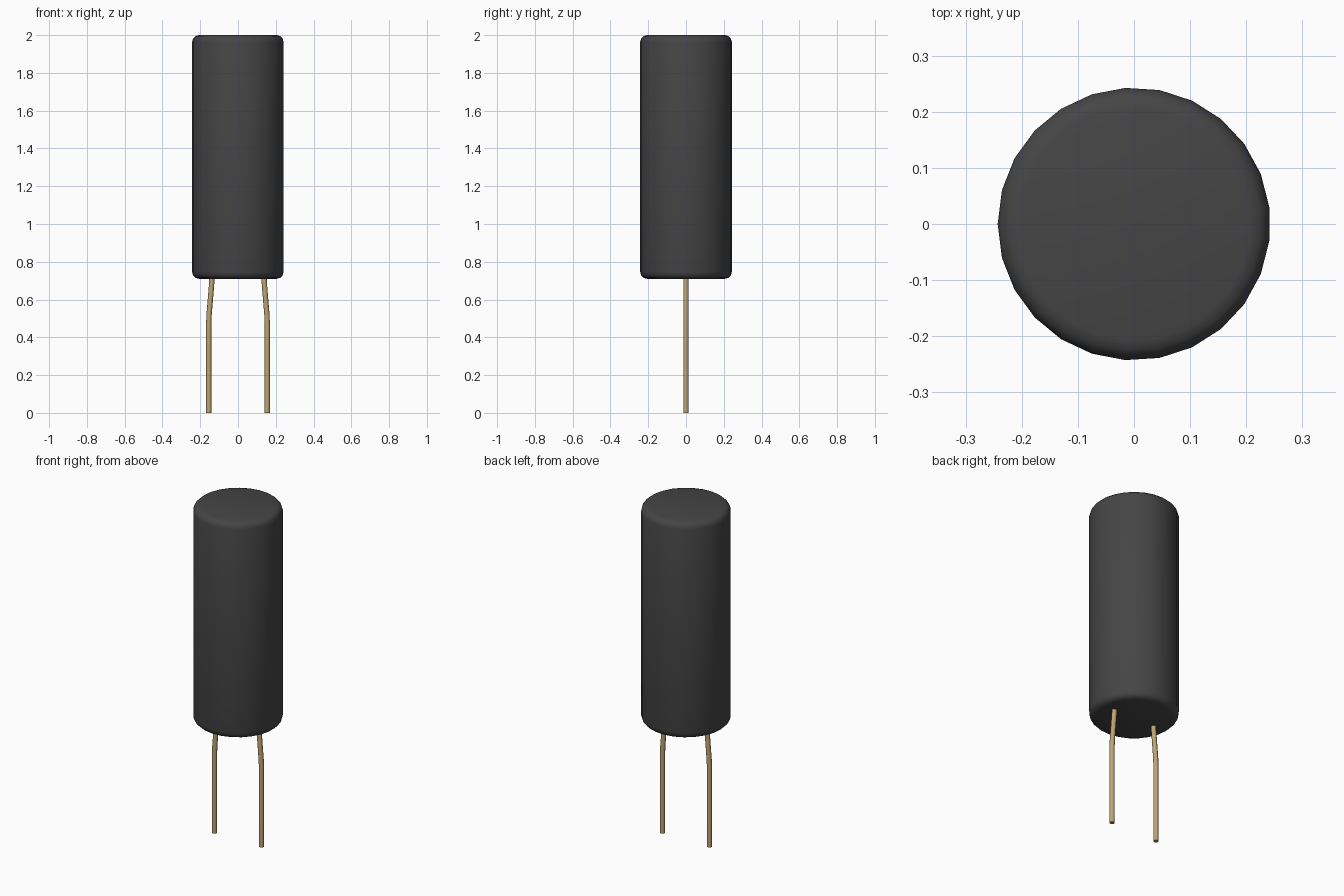
import bpy
import bmesh
import math
from mathutils import Vector

cube = bpy.data.objects.get("Cube")
if cube:
    bpy.data.objects.remove(cube, do_unlink=True)


def material(name, rgb):
    mat = bpy.data.materials.new(name)
    mat.use_nodes = True
    mat.diffuse_color = (*rgb, 1)
    mat.node_tree.nodes["Principled BSDF"].inputs["Base Color"].default_value = (*rgb, 1)
    return mat


def skin(name, rings, sides, mat, start=math.pi):
    """Join horizontal rings (centre, radius) into a closed smooth solid."""
    bm = bmesh.new()
    loops = []
    for centre, radius in rings:
        angles = [start + math.tau * i / sides for i in range(sides)]
        loops.append([bm.verts.new(Vector(centre) + radius * Vector((math.cos(a), math.sin(a), 0)))
                      for a in angles])
    for low, high in zip(loops, loops[1:]):
        for i in range(sides):
            j = (i + 1) % sides
            bm.faces.new((low[i], low[j], high[j], high[i]))
    bm.faces.new(loops[0][::-1])
    bm.faces.new(loops[-1])
    mesh = bpy.data.meshes.new(name)
    bm.to_mesh(mesh)
    bm.free()
    mesh.materials.append(mat)
    obj = bpy.data.objects.new(name, mesh)
    bpy.context.collection.objects.link(obj)
    bpy.ops.object.select_all(action='DESELECT')
    obj.select_set(True)
    bpy.context.view_layer.objects.active = obj
    bpy.ops.object.shade_smooth_by_angle(angle=math.radians(40))
    return obj


casing = material("dark grey casing", (0.06, 0.06, 0.06))
brass = material("tan metal", (0.52, 0.38, 0.17))

# Cylindrical body with rounded rims
RADIUS, BOTTOM, TOP, RIM = 0.243, 0.71, 2.0, 0.036
steps = [math.radians(a) for a in (0, 30, 60, 90)]
lower = [((0, 0, BOTTOM + RIM * (1 - math.cos(a))), RADIUS - RIM * (1 - math.sin(a))) for a in steps]
upper = [((0, 0, BOTTOM + TOP - c[2]), r) for c, r in reversed(lower)]
skin("body", lower + upper, 25, casing)

# Two wire leads, bent slightly outward below the body
for side, name in ((1, "left_lead"), (-1, "right_lead")):
    path = [(0.155, 0), (0.155, 0.47), (0.153, 0.52), (0.139, 0.69), (0.138, 0.74)]
    skin(name, [((side * x, 0, z), 0.014) for x, z in path], 10, brass)
